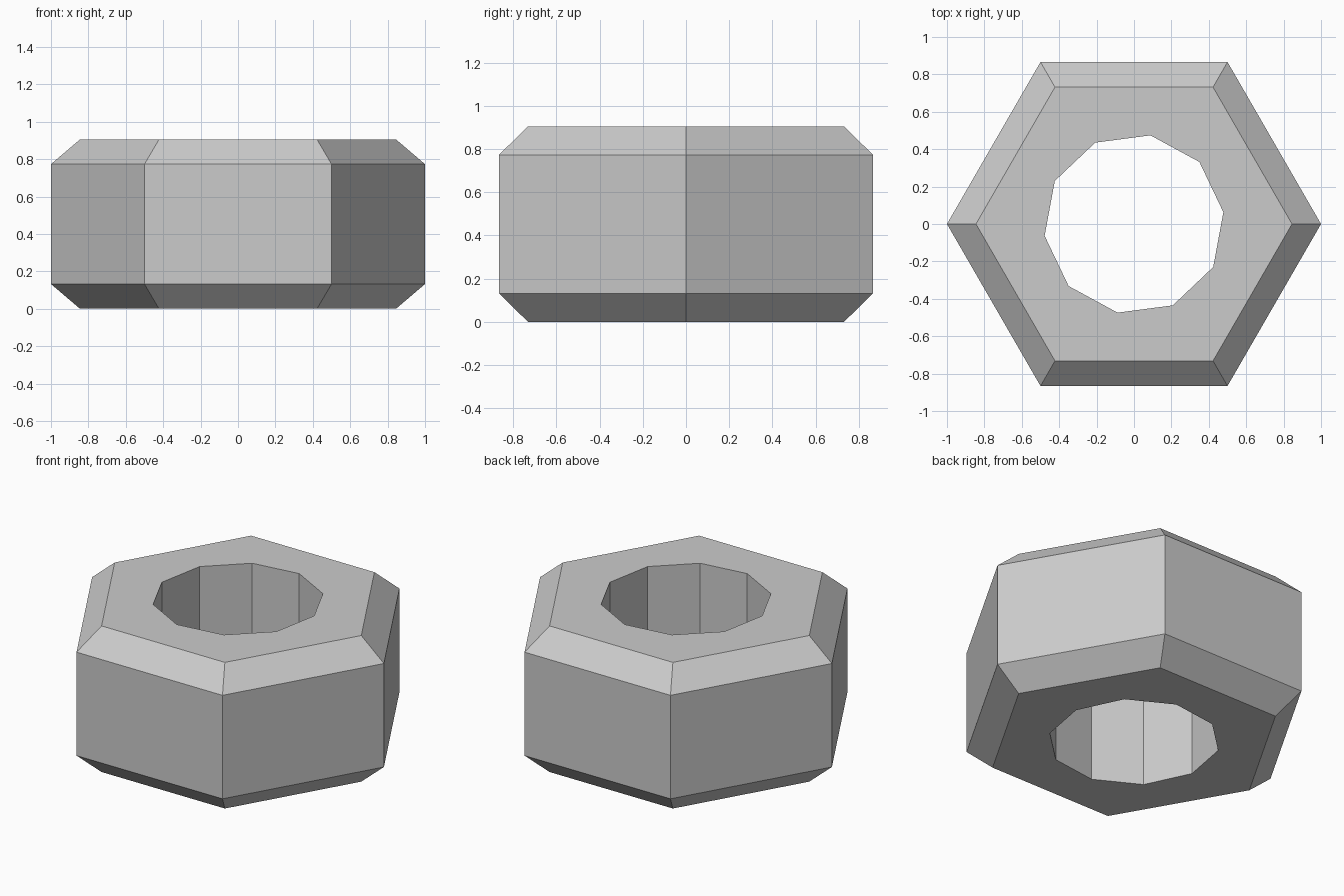
import bpy
import bmesh
from math import cos, sin, radians, tau

cube = bpy.data.objects.get("Cube")
if cube:
    bpy.data.objects.remove(cube, do_unlink=True)

HEIGHT = 0.905
BEVEL = 0.132

steel = bpy.data.materials.new("light_grey")
steel.use_nodes = True
grey = (0.6, 0.6, 0.6, 1)
steel.diffuse_color = grey
steel.node_tree.nodes["Principled BSDF"].inputs["Base Color"].default_value = grey

bm = bmesh.new()


def ring(sides, radius, z, start=0):
    """Closed loop of edges forming a regular polygon."""
    verts = [bm.verts.new((radius * cos(start + tau * i / sides),
                           radius * sin(start + tau * i / sides), z))
             for i in range(sides)]
    return [bm.edges.new((verts[i - 1], verts[i])) for i in range(sides)]


def wall(lower, upper):
    """Quads joining two rings with the same number of sides."""
    for a, b in zip(lower, upper):
        bm.faces.new((*a.verts, b.verts[1], b.verts[0]))


# Hexagonal body with chamfered rims
profile = [(0.845, 0), (1, BEVEL), (1, HEIGHT - BEVEL), (0.845, HEIGHT)]
body = [ring(6, r, z) for r, z in profile]
for low, high in zip(body, body[1:]):
    wall(low, high)

# Ten-sided bore, slightly turned against the body
bore = [ring(10, 0.482, z, radians(7.5)) for z in (0, HEIGHT)]
wall(*bore)

# Flat end faces around the bore
for outer, inner in ((body[0], bore[0]), (body[-1], bore[1])):
    bmesh.ops.triangle_fill(bm, edges=outer + inner, use_beauty=True)

bmesh.ops.recalc_face_normals(bm, faces=bm.faces)
mesh = bpy.data.meshes.new("hex_nut")
bm.to_mesh(mesh)
bm.free()
mesh.materials.append(steel)
nut = bpy.data.objects.new("hex_nut", mesh)
bpy.context.collection.objects.link(nut)
